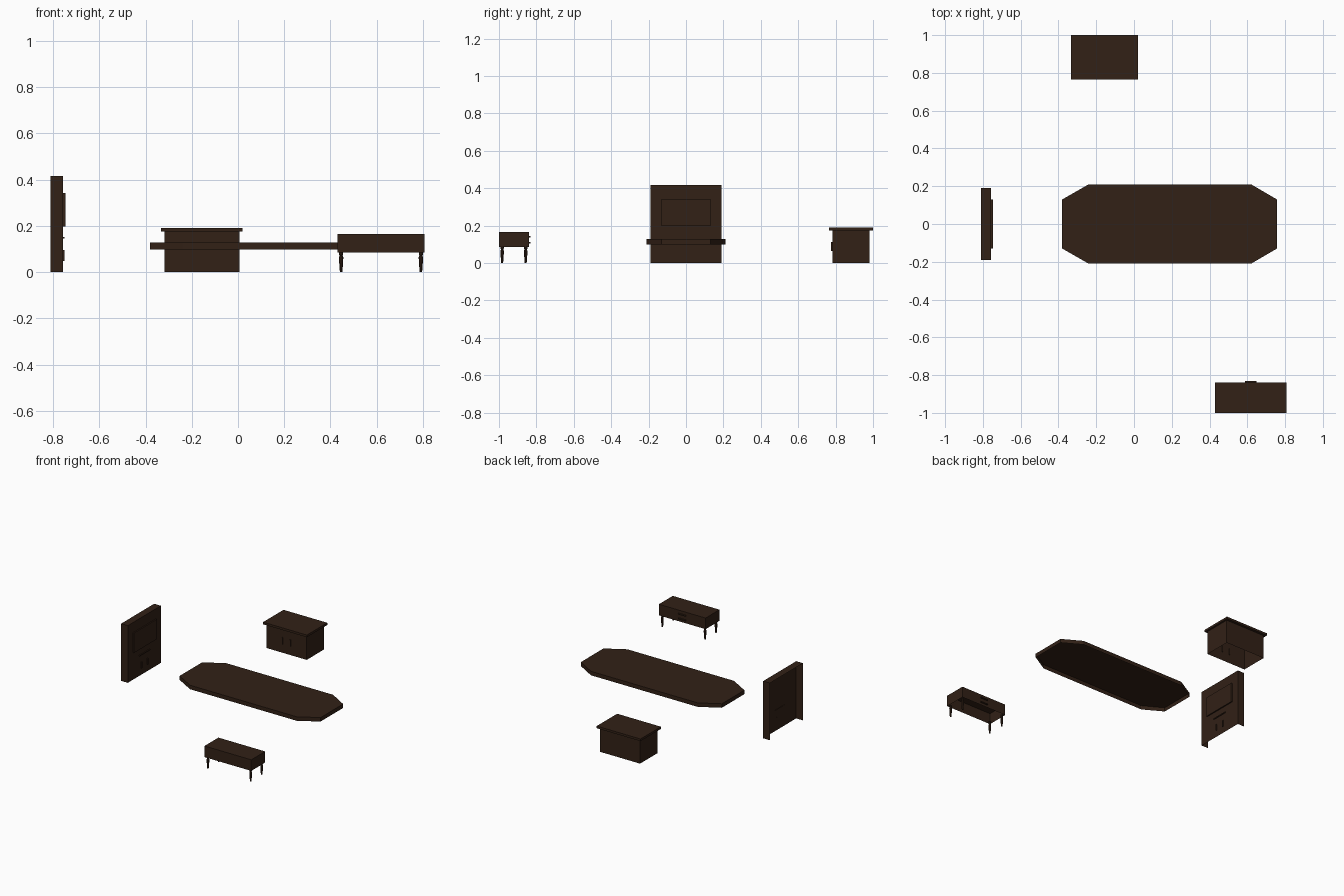
import bpy, bmesh, math

if "Cube" in bpy.data.objects:
    bpy.data.objects.remove(bpy.data.objects["Cube"])

wood = bpy.data.materials.new("dark_wood")
wood.diffuse_color = (0.032, 0.015, 0.008, 1)
wood.use_nodes = True
wood.node_tree.nodes["Principled BSDF"].inputs["Base Color"].default_value = wood.diffuse_color


def finish(name, bm):
    me = bpy.data.meshes.new(name)
    bm.to_mesh(me)
    bm.free()
    me.materials.append(wood)
    ob = bpy.data.objects.new(name, me)
    bpy.context.collection.objects.link(ob)
    return ob


def prism(name, outline, z0, z1, bottom=True):
    """Extrude an outline upwards, optionally leaving the underside open."""
    bm = bmesh.new()
    low = [bm.verts.new((x, y, z0)) for x, y in outline]
    top = [bm.verts.new((x, y, z1)) for x, y in outline]
    n = len(outline)
    for i in range(n):
        j = (i + 1) % n
        bm.faces.new((low[i], low[j], top[j], top[i]))
    bm.faces.new(top)
    if bottom:
        bm.faces.new(low[::-1])
    return finish(name, bm)


def box(name, x, y, z, bottom=True, open_left=False):
    outline = [(x[0], y[0]), (x[1], y[0]), (x[1], y[1]), (x[0], y[1])]
    ob = prism(name, outline, z[0], z[1], bottom)
    if open_left:
        bm = bmesh.new()
        bm.from_mesh(ob.data)
        gone = [f for f in bm.faces if abs(f.calc_center_median().x - x[0]) < 1e-4]
        bmesh.ops.delete(bm, geom=gone, context='FACES')
        bm.to_mesh(ob.data)
        bm.free()
    return ob


def turned(name, x, y, profile, sides=8):
    """Lathe a list of (radius, height) into a leg."""
    bm = bmesh.new()
    rings = []
    for r, z in profile:
        rings.append([bm.verts.new((x + r * math.cos(2 * math.pi * i / sides),
                                    y + r * math.sin(2 * math.pi * i / sides), z))
                      for i in range(sides)])
    for a, b in zip(rings, rings[1:]):
        for i in range(sides):
            j = (i + 1) % sides
            bm.faces.new((a[i], a[j], b[j], b[i]))
    bm.faces.new(rings[0][::-1])
    return finish(name, bm)


# Table top: clipped-corner slab with an open underside
prism("table_top", [(-0.24, -0.21), (0.62, -0.21), (0.757, -0.13), (0.757, 0.13),
                    (0.62, 0.21), (-0.24, 0.21), (-0.38, 0.13), (-0.38, -0.13)],
      0.099, 0.128, bottom=False)

# Cabinet with overhanging top and two door pulls
box("cabinet_body", (-0.317, 0.007), (0.782, 0.982), (0, 0.175), bottom=False)
box("cabinet_top", (-0.333, 0.02), (0.765, 1.0), (0.175, 0.191))
for i, x in enumerate((-0.187, -0.123)):
    box(f"cabinet_pull_{i}", (x - 0.004, x + 0.004), (0.776, 0.785), (0.065, 0.113))

# Wall unit: hollow shell, raised panel and pulls facing +x
box("wall_unit_shell", (-0.81, -0.756), (-0.19, 0.19), (0, 0.417),
    bottom=False, open_left=True)
box("wall_unit_panel", (-0.756, -0.747), (-0.131, 0.131), (0.198, 0.343))
box("wall_unit_drawer_pull", (-0.758, -0.75), (-0.06, 0.06), (0.145, 0.152))
for i, y in enumerate((-0.035, 0.035)):
    box(f"wall_unit_door_pull_{i}", (-0.758, -0.75), (y - 0.004, y + 0.004), (0.048, 0.095))

# Low bench with drawer pulls at the back and four turned legs
box("bench_body", (0.43, 0.807), (-1.0, -0.84), (0.085, 0.166), bottom=False)
for i, z in enumerate((0.107, 0.141)):
    box(f"bench_pull_{i}", (0.587, 0.648), (-0.842, -0.832), (z - 0.004, z + 0.004))
leg = [(0.005, 0), (0.006, 0.008), (0.009, 0.05), (0.0095, 0.066),
       (0.006, 0.071), (0.009, 0.077), (0.009, 0.087)]
for i, x in enumerate((0.446, 0.791)):
    for j, y in enumerate((-0.983, -0.857)):
        turned(f"bench_leg_{i}{j}", x, y, leg)
